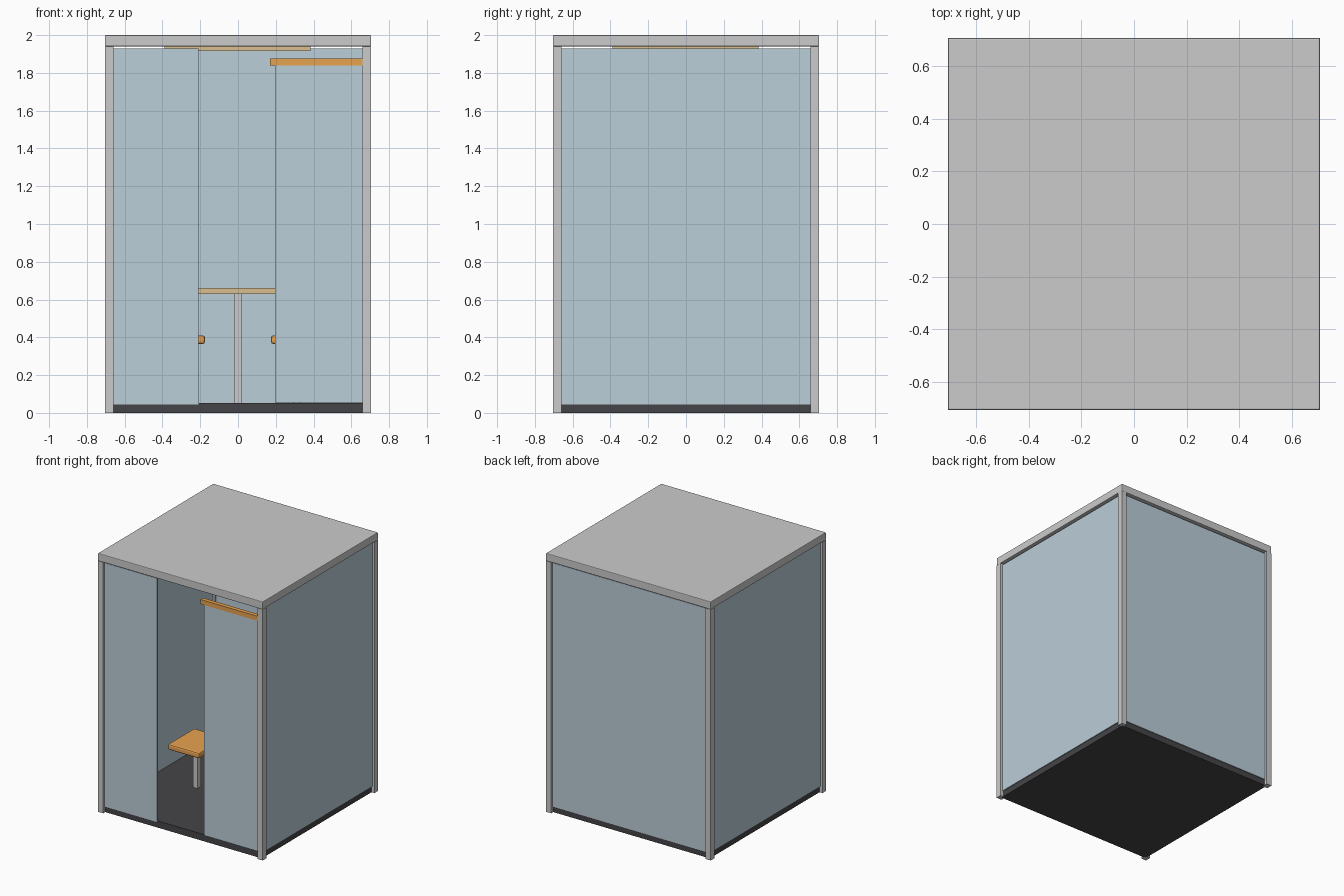
import bpy, bmesh
from mathutils import Vector

if "Cube" in bpy.data.objects:
    bpy.data.objects.remove(bpy.data.objects["Cube"])


def material(name, rgb):
    m = bpy.data.materials.new(name)
    m.diffuse_color = (*rgb, 1)
    m.use_nodes = True
    m.node_tree.nodes["Principled BSDF"].inputs["Base Color"].default_value = m.diffuse_color
    return m


GLASS = material("pale_blue_glass", (0.50, 0.62, 0.69))
DARK = material("dark_floor", (0.06, 0.06, 0.065))
WOOD = material("orange_wood", (0.80, 0.36, 0.08))
PALE = material("pale_wood", (0.68, 0.52, 0.28))


def box(name, x, y, z, mat=None, bevel=0.0):
    """Box given by its (min, max) range on each axis."""
    lo, hi = Vector((x[0], y[0], z[0])), Vector((x[1], y[1], z[1]))
    bm = bmesh.new()
    bmesh.ops.create_cube(bm, size=1)
    bmesh.ops.scale(bm, vec=hi - lo, verts=bm.verts)
    bmesh.ops.translate(bm, vec=(lo + hi) / 2, verts=bm.verts)
    mesh = bpy.data.meshes.new(name)
    bm.to_mesh(mesh)
    bm.free()
    ob = bpy.data.objects.new(name, mesh)
    bpy.context.collection.objects.link(ob)
    if mat:
        mesh.materials.append(mat)
    if bevel:
        mod = ob.modifiers.new("bevel", 'BEVEL')
        mod.width = bevel
        mod.segments = 2
    return ob


def span(a, b, side):
    """Range a..b mirrored to the given side (+1 or -1)."""
    return tuple(sorted((a * side, b * side)))


H = 0.705          # half width of the booth
I = 0.66           # inner face of the posts
PANEL_Z = (0.045, 1.93)

# Roof, floor and corner posts
box("roof", (-H, H), (-H, H), (1.94, 2.0), bevel=0.005)
box("floor", (-0.68, 0.68), (-0.68, 0.68), (0, 0.052), DARK)
for sx, nx in ((-1, "left"), (1, "right")):
    for sy, ny in ((-1, "front"), (1, "back")):
        box(f"{ny}_{nx}_post", span(I, H, sx), span(I, H, sy), (0, 1.94))

# Side, back and fixed front panels
for s, n in ((-1, "left"), (1, "right")):
    box(f"{n}_panel", span(0.675, 0.687, s), (-I, I), PANEL_Z, GLASS)
box("back_panel", (-I, I), (0.675, 0.687), PANEL_Z, GLASS)
box("front_panel", (-I, -0.21), (-0.687, -0.675), PANEL_Z, GLASS)

# Sliding door and its rail
box("door", (0.195, I), (-0.697, -0.685), (0.055, 1.86), GLASS)
box("door_rail", (0.17, I), (-0.702, -0.67), (1.84, 1.875), WOOD)

# Ceiling lamp panel
box("ceiling_panel", (-0.39, 0.385), (-0.39, 0.385), (1.917, 1.94), PALE)

# Table against the back wall
box("table_top", (-0.25, 0.25), (0.0, 0.65), (0.63, 0.66), PALE)
box("table_leg", (-0.02, 0.02), (0.30, 0.34), (0.05, 0.63))

# Two facing stools
for s, n in ((-1, "left"), (1, "right")):
    box(f"{n}_seat", span(0.175, 0.445, s), (-0.225, 0.10), (0.365, 0.41), WOOD, 0.012)
    box(f"{n}_seat_leg", span(0.29, 0.33, s), (-0.08, -0.04), (0.05, 0.37))
